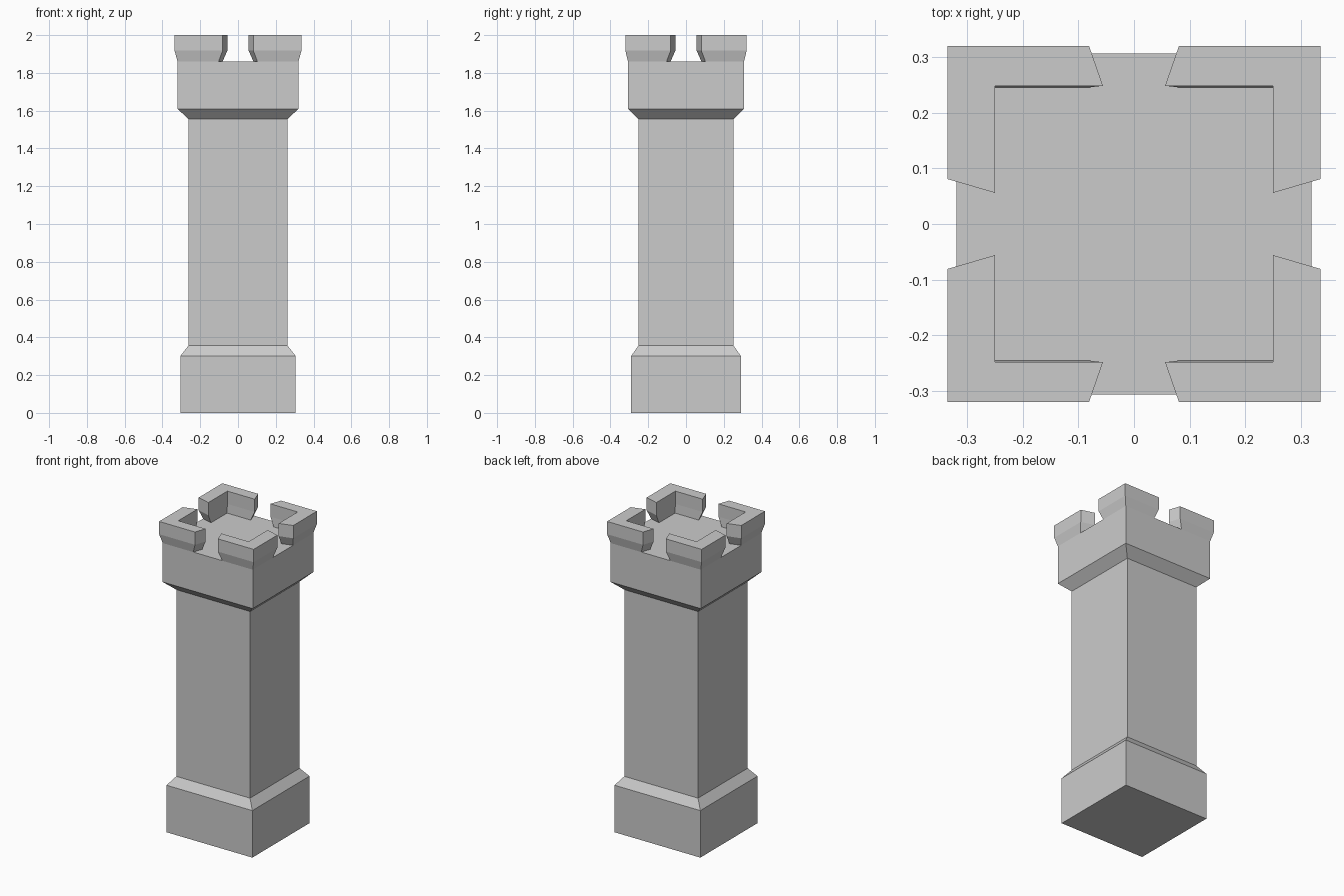
import bpy, bmesh

if "Cube" in bpy.data.objects:
    bpy.data.objects.remove(bpy.data.objects["Cube"])


def loft(name, rings, cap_bottom=True):
    """Skin a stack of equal-sized rings of points and cap the ends."""
    bm = bmesh.new()
    loops = [[bm.verts.new(p) for p in ring] for ring in rings]
    n = len(loops[0])
    for a, b in zip(loops, loops[1:]):
        for i in range(n):
            j = (i + 1) % n
            bm.faces.new((a[i], a[j], b[j], b[i]))
    bm.faces.new(loops[-1])
    if cap_bottom:
        bm.faces.new(loops[0][::-1])
    bmesh.ops.recalc_face_normals(bm, faces=bm.faces)
    mesh = bpy.data.meshes.new(name)
    bm.to_mesh(mesh)
    bm.free()
    obj = bpy.data.objects.new(name, mesh)
    bpy.context.collection.objects.link(obj)
    return obj


def rect(x, y, z):
    return [(-x, -y, z), (x, -y, z), (x, y, z), (-x, y, z)]


def corner(ox, oy, ix, iy, eo, ei, z):
    """L-shaped battlement outline with slanted ends."""
    return [(ox, eo, z), (ox, oy, z), (eo, oy, z),
            (ei, iy, z), (ix, iy, z), (ix, ei, z)]


# Tower: plinth, shaft and flared head, as half-width, half-depth, height
tower_profile = [
    (0.305, 0.290, 0.0), (0.305, 0.290, 0.302),
    (0.262, 0.252, 0.356), (0.262, 0.252, 1.555),
    (0.320, 0.307, 1.61), (0.320, 0.307, 1.86),
]
loft("tower", [rect(*p) for p in tower_profile])

# Battlements: one corner, mirrored to all four
battlements = loft("battlements", [
    corner(0.320, 0.307, 0.250, 0.246, 0.103, 0.082, 1.86),
    corner(0.336, 0.321, 0.250, 0.249, 0.081, 0.056, 1.918),
    corner(0.336, 0.321, 0.250, 0.249, 0.081, 0.056, 2.0),
], cap_bottom=False)
mirror = battlements.modifiers.new("four_corners", 'MIRROR')
mirror.use_axis = (True, True, False)
mirror.use_mirror_merge = False
